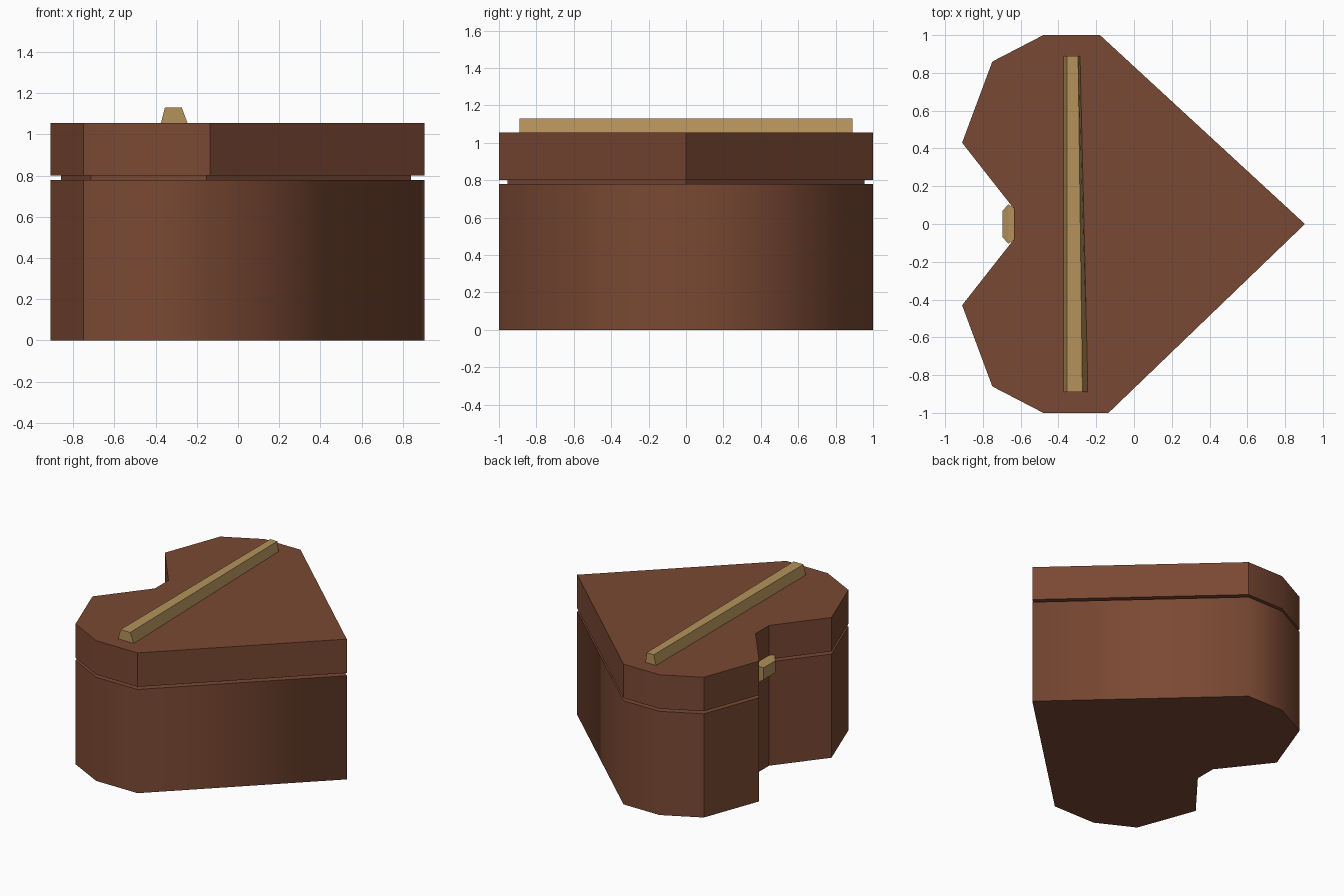
import bpy, bmesh
from mathutils import Vector

if "Cube" in bpy.data.objects:
    bpy.data.objects.remove(bpy.data.objects["Cube"])


def material(name, rgb):
    m = bpy.data.materials.new(name)
    m.diffuse_color = (*rgb, 1)
    m.use_nodes = True
    m.node_tree.nodes["Principled BSDF"].inputs["Base Color"].default_value = m.diffuse_color
    return m


WOOD = material("brown wood", (0.195, 0.066, 0.033))
BRASS = material("pale brass", (0.46, 0.29, 0.105))

# Heart outline, anticlockwise from the tip
HEART = [(0.905, 0), (-0.18, 1), (-0.48, 1), (-0.75, 0.86), (-0.91, 0.43), (-0.635, 0.08),
         (-0.635, -0.08), (-0.91, -0.43), (-0.75, -0.86), (-0.48, -1), (-0.135, -1)]


def inset(points, d):
    """Move every side of an anticlockwise outline inwards by d."""
    out = []
    for i, p in enumerate(points):
        p = Vector(p)
        a = (p - Vector(points[i - 1])).normalized()
        b = (Vector(points[(i + 1) % len(points)]) - p).normalized()
        na, nb = Vector((-a.y, a.x)), Vector((-b.y, b.x))
        out.append(tuple(p + (na + nb) * d / (1 + na.dot(nb))))
    return out


def loft(name, lower, upper, mat, soft=()):
    """Solid between two rings; upright edges listed in soft are smooth."""
    bm = bmesh.new()
    lo = [bm.verts.new(p) for p in lower]
    hi = [bm.verts.new(p) for p in upper]
    n = len(lo)
    bm.faces.new(lo[::-1])
    bm.faces.new(hi)
    for i in range(n):
        j = (i + 1) % n
        bm.faces.new((lo[i], lo[j], hi[j], hi[i])).smooth = bool(soft)
    bmesh.ops.recalc_face_normals(bm, faces=bm.faces)
    keep = {bm.edges.get((lo[i], hi[i])) for i in soft}
    for e in bm.edges:
        e.smooth = e in keep
    mesh = bpy.data.meshes.new(name)
    bm.to_mesh(mesh)
    bm.free()
    mesh.materials.append(mat)
    ob = bpy.data.objects.new(name, mesh)
    bpy.context.collection.objects.link(ob)
    return ob


def prism(name, outline, z0, z1, mat, soft=()):
    return loft(name, [(x, y, z0) for x, y in outline],
                [(x, y, z1) for x, y in outline], mat, soft)


# Box body, recessed neck and lid
prism("box_body", HEART, 0, 0.78, WOOD, soft=(0, 1, 2, 9, 10))
prism("box_neck", inset(HEART, 0.045), 0.775, 0.805, WOOD)
prism("box_lid", HEART, 0.80, 1.055, WOOD, soft=(2, 9))

# Raised strip across the lid, slightly wider at the front
loft("lid_strip",
     [(-0.375, -0.89, 1.05), (-0.243, -0.89, 1.05), (-0.285, 0.89, 1.05), (-0.375, 0.89, 1.05)],
     [(-0.355, -0.89, 1.13), (-0.273, -0.89, 1.13), (-0.296, 0.89, 1.13), (-0.355, 0.89, 1.13)],
     BRASS)

# Clasp in the notch: block with a bevelled front
def plate(x, y, z0, z1):
    return [(x, y, z0), (x, -y, z0), (x, -y, z1), (x, y, z1)]


loft("clasp_base", plate(-0.63, 0.08, 0.70, 0.83), plate(-0.665, 0.105, 0.70, 0.83), BRASS)
loft("clasp_front", plate(-0.665, 0.105, 0.70, 0.83), plate(-0.695, 0.07, 0.72, 0.81), BRASS)
